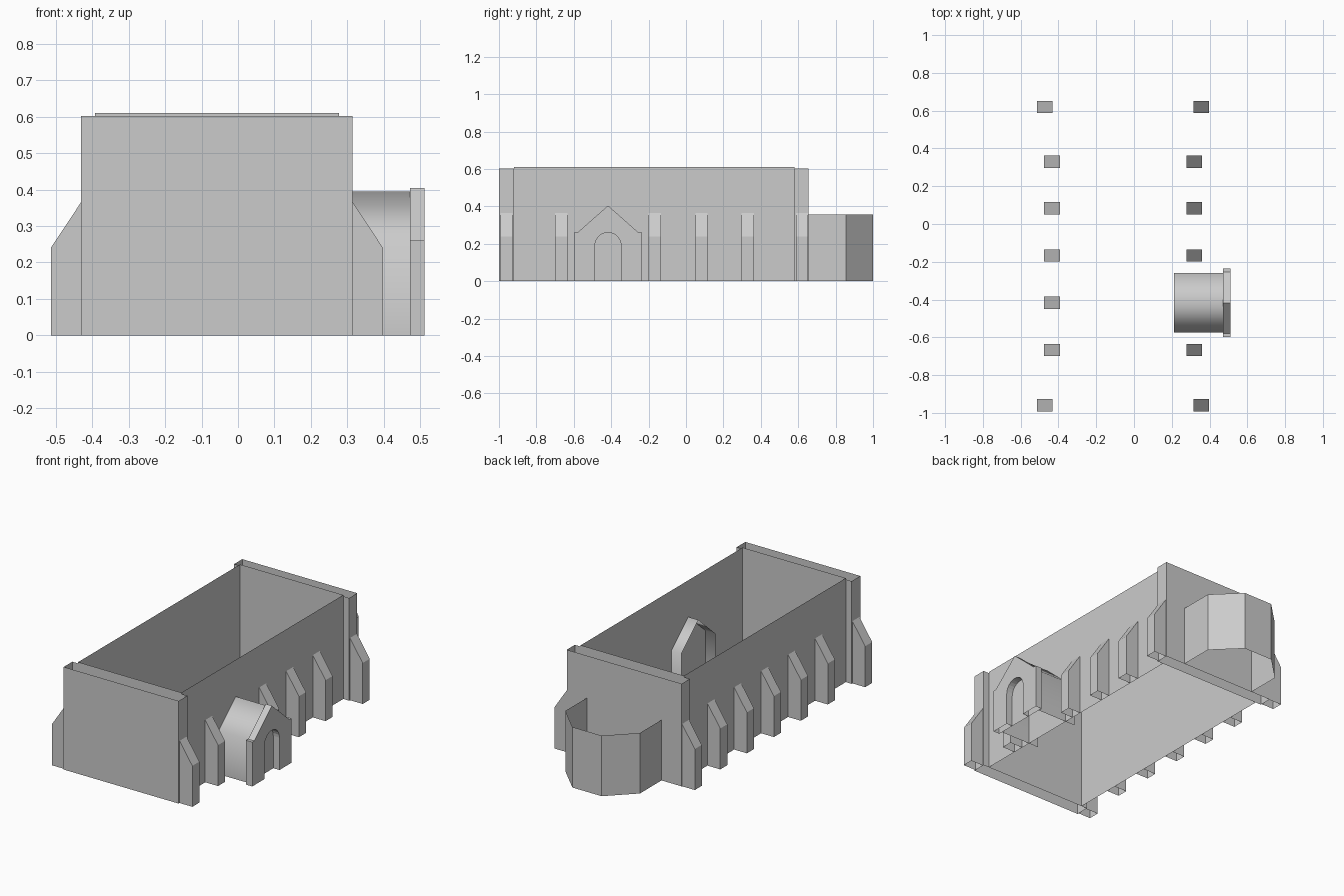
import bpy, bmesh
from math import sin, cos, pi
from mathutils import Vector

if "Cube" in bpy.data.objects:
    bpy.data.objects.remove(bpy.data.objects["Cube"])

CX = -0.058          # centre line of the nave
PY = -0.417          # centre line of the porch


def make(name, build, recalc=False):
    bm = bmesh.new()
    build(bm)
    if recalc:
        bmesh.ops.recalc_face_normals(bm, faces=bm.faces)
    me = bpy.data.meshes.new(name)
    bm.to_mesh(me)
    bm.free()
    ob = bpy.data.objects.new(name, me)
    bpy.context.collection.objects.link(ob)
    return ob


def sweep(bm, pts, vec, closed=False):
    """Sweep a path along vec into an open shell; returns both vertex rows."""
    vec = Vector(vec)
    a = [bm.verts.new(p) for p in pts]
    b = [bm.verts.new(Vector(p) + vec) for p in pts]
    n = len(pts)
    for i in range(n if closed else n - 1):
        j = (i + 1) % n
        bm.faces.new((a[i], a[j], b[j], b[i]))
    return a, b


def walls(name, x0, x1, y0, y1, h):
    pts = [(x0, y0, 0), (x1, y0, 0), (x1, y1, 0), (x0, y1, 0)]
    return make(name, lambda bm: sweep(bm, pts, (0, 0, h), True))


# Open-topped nave and the wider hollow end walls
walls("nave_walls", CX - 0.335, CX + 0.335, -0.92, 0.58, 0.61)
walls("front_end_wall", CX - 0.373, CX + 0.373, -1.0, -0.92, 0.602)
walls("back_end_wall", CX - 0.373, CX + 0.373, 0.58, 0.655, 0.602)

# Apse: straight sides, then three facets
apse = [(0.242, 0.655), (0.242, 0.855), (0.095, 1.0),
        (-0.095, 1.0), (-0.242, 0.855), (-0.242, 0.655)]
make("apse_wall", lambda bm: sweep(
    bm, [(CX + x, y, 0) for x, y in apse], (0, 0, 0.355)))


# Buttresses with sloping tops
def buttress(bm, side, off, y, w=0.065, d=0.083):
    x = CX + side * off
    xo = x + side * d
    pts = [(x, y - w / 2, 0), (xo, y - w / 2, 0),
           (xo, y - w / 2, 0.24), (x, y - w / 2, 0.365)]
    a, b = sweep(bm, pts[1:], (0, w, 0))
    foot = [bm.verts.new(Vector(pts[0]) + Vector((0, k, 0))) for k in (0, w)]
    bm.faces.new([foot[0]] + a)
    bm.faces.new([foot[1]] + b[::-1])


def buttress_row(side):
    def build(bm):
        for y in (-0.959, 0.62):
            buttress(bm, side, 0.373, y)
        for y in (-0.667, -0.417, -0.167, 0.083, 0.33):
            if side < 0 or y != -0.417:      # porch replaces this one
                buttress(bm, side, 0.335, y)
    return build


make("left_buttresses", buttress_row(-1), True)
make("right_buttresses", buttress_row(1), True)

# Porch body: open gabled tunnel, softly shaded
body = [(0.158, 0), (0.158, 0.255), (0, 0.395), (-0.158, 0.255), (-0.158, 0)]
porch = make("porch_body", lambda bm: sweep(
    bm, [(0.212, PY + y, z) for y, z in body], (0.26, 0, 0)))
for p in porch.data.polygons:
    p.use_smooth = True

# Porch front slab with shoulders and a recessed arched doorway
gable = [(0.182, 0), (0.182, 0.26), (0.163, 0.26), (0, 0.404),
         (-0.163, 0.26), (-0.182, 0.26), (-0.182, 0)]
arch = [(-0.07, 0)] + [(-0.07 * cos(pi * i / 12), 0.19 + 0.07 * sin(pi * i / 12))
                       for i in range(13)] + [(0.07, 0)]


def porch_front(bm):
    outer = sweep(bm, [(0.472, PY + y, z) for y, z in gable], (0.04, 0, 0))
    inner = sweep(bm, [(0.472, PY + y, z) for y, z in arch], (0.04, 0, 0))
    face = bm.faces.new(outer[1] + inner[1])      # front with arch cut out
    face.normal_update()
    if face.normal.x < 0:
        face.normal_flip()
    bm.faces.new(outer[0][::-1]).normal_flip()    # back panel and door


make("porch_front", porch_front)
